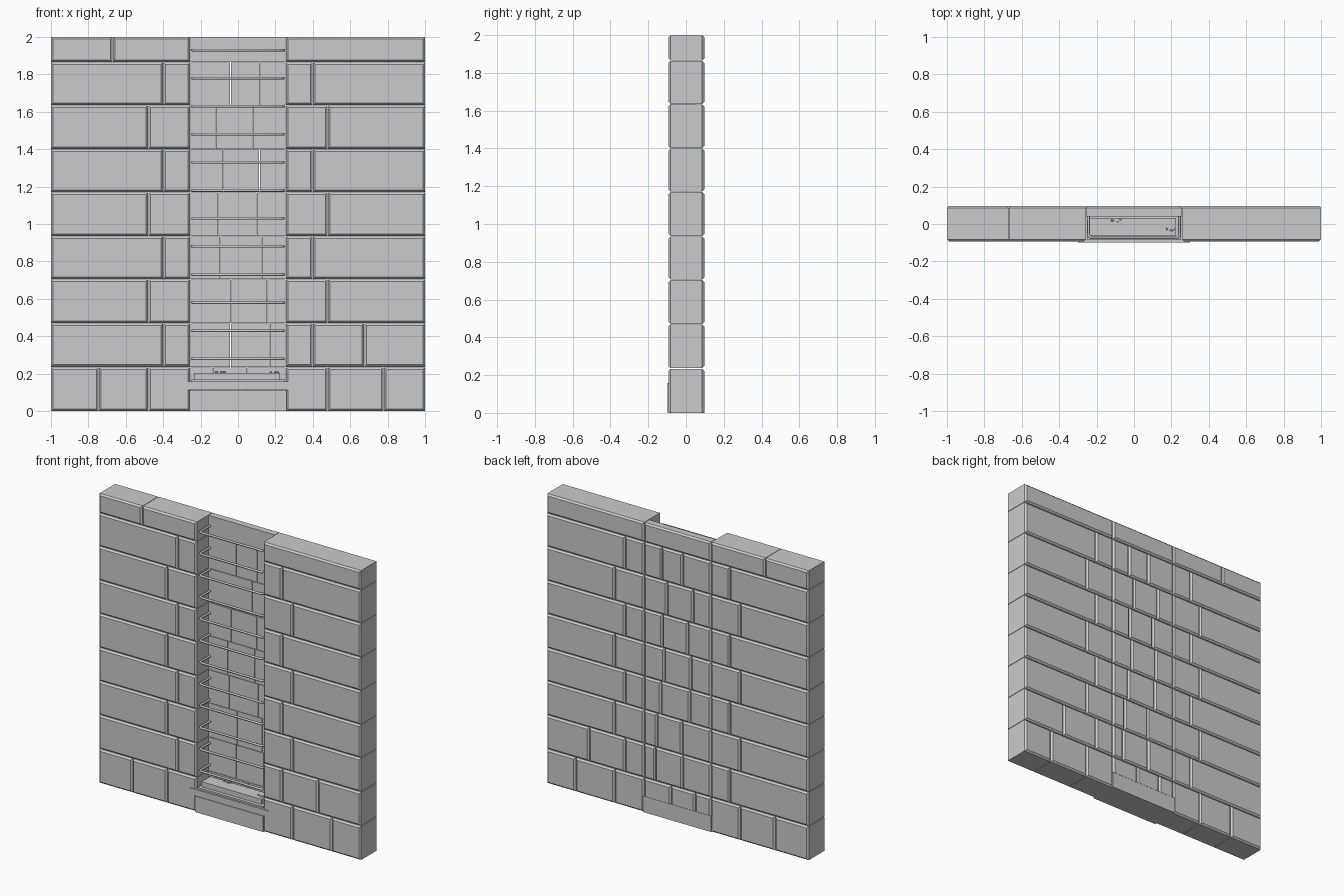
import bpy, bmesh, math, random
from mathutils import Vector

random.seed(4)
if "Cube" in bpy.data.objects:
    bpy.data.objects.remove(bpy.data.objects["Cube"])

stone = bpy.data.materials.new("grey stone")
stone.use_nodes = True
GREY = (0.6, 0.6, 0.6, 1)
stone.diffuse_color = GREY
stone.node_tree.nodes["Principled BSDF"].inputs["Base Color"].default_value = GREY

FRONT, BACK, NICHE = -0.093, 0.097, 0.04   # depth planes
HALF = 0.255                               # half width of the niche
GAP, CHAMFER = 0.0015, 0.011


def finish(name, bm):
    bmesh.ops.recalc_face_normals(bm, faces=bm.faces)
    mesh = bpy.data.meshes.new(name)
    bm.to_mesh(mesh)
    bm.free()
    mesh.materials.append(stone)
    ob = bpy.data.objects.new(name, mesh)
    bpy.context.collection.objects.link(ob)
    return ob


def add_box(bm, x, y, z, chamfer_planes=()):
    """Box from ranges; the rims lying in the given y planes are chamfered."""
    verts = [bm.verts.new((a, b, c)) for a in x for b in y for c in z]
    bmesh.ops.convex_hull(bm, input=verts)
    bmesh.ops.dissolve_limit(bm, angle_limit=0.01, verts=verts,
                             edges=list({e for v in verts for e in v.link_edges}))
    rims = {e for v in verts for e in v.link_edges
            if any(all(abs(w.co.y - p) < 1e-5 for w in e.verts) for p in chamfer_planes)}
    if rims:
        bmesh.ops.bevel(bm, geom=list(rims), offset=CHAMFER, segments=1, affect='EDGES')


def box(name, x, y, z, planes=()):
    bm = bmesh.new()
    add_box(bm, x, y, z, planes)
    return finish(name, bm)


def course(name, cuts, y, z, planes):
    """One row of bricks separated at the given x positions."""
    bm = bmesh.new()
    for a, b in zip(cuts, cuts[1:]):
        lo = a if a == -1 else a + GAP
        hi = b if b == 1 else b - GAP
        add_box(bm, (lo, hi), y, z, planes)
    return finish(name, bm)


# Courses: top height, left joints, right joints, joints behind the niche
wide, narrow = [0.48], [0.4]
rows = [
    (0.235, [-0.745, -0.48], [0.48, 0.78], [-0.135, 0.05]),
    (0.47, [-0.4], [0.4, 0.675], [-0.04, 0.17]),
    (0.705, [-0.48], wide, [-0.035, 0.157]),
    (0.935, [-0.4], narrow, [-0.095, 0.127]),
    (1.17, [-0.48], wide, [-0.105, 0.1]),
    (1.4, [-0.4], narrow, [-0.08, 0.115]),
    (1.635, [-0.48], wide, [-0.12, 0.08]),
    (1.865, [-0.4], narrow, [-0.04, 0.12]),
    (2.0, [-0.67], [], []),
]
bottom = 0.0
for i, (top, left, right, back) in enumerate(rows, 1):
    z = (bottom + GAP if bottom else 0, top if top == 2 else top - GAP)
    course(f"right_wall_course_{i}", [-1] + left + [-HALF], (FRONT, BACK), z, (FRONT, BACK))
    course(f"left_wall_course_{i}", [HALF] + right + [1], (FRONT, BACK), z, (FRONT, BACK))
    zb = (max(z[0], 0.1), z[1])
    course(f"niche_back_course_{i}", [-HALF] + back + [HALF], (NICHE, BACK), zb, (BACK,))
    bottom = top

# Base of the niche with its projecting sill and raised floor
box("niche_base", (-0.26, 0.26), (-0.097, BACK), (0, 0.11))
box("sill", (-0.3, 0.3), (-0.098, NICHE), (0.113, 0.157))
box("niche_floor", (-0.25, 0.25), (-0.085, NICHE), (0.155, 0.168))
box("floor_slab", (-0.235, 0.225), (-0.062, 0.032), (0.165, 0.203))

# Pebbles on the slab
bm = bmesh.new()
for cx, cy in ((-0.115, 0.02), (-0.09, 0.013), (-0.075, 0.022),
               (0.175, -0.025), (0.2, -0.035), (0.21, -0.028)):
    r = random.uniform(0.007, 0.012)
    new = bmesh.ops.create_icosphere(bm, subdivisions=1, radius=r)["verts"]
    bmesh.ops.scale(bm, vec=(1.1, 0.9, 0.7), verts=new)
    bmesh.ops.translate(bm, vec=Vector((cx, cy, 0.207)), verts=new)
finish("pebbles", bm)

# Ladder rungs: bent rods with both ends set in the niche wall
for i in range(12):
    z = 0.28 + i * 0.15
    curve = bpy.data.curves.new(f"rung_{i + 1}", 'CURVE')
    curve.dimensions = '3D'
    curve.bevel_depth = 0.008
    curve.bevel_resolution = 1
    spline = curve.splines.new('POLY')
    path = [(-0.243, 0.05), (-0.243, -0.06), (-0.23, -0.074),
            (0.23, -0.074), (0.243, -0.06), (0.243, 0.05)]
    spline.points.add(len(path) - 1)
    for p, (x, y) in zip(spline.points, path):
        p.co = (x, y, z, 1)
    curve.materials.append(stone)
    rung = bpy.data.objects.new(f"rung_{i + 1}", curve)
    bpy.context.collection.objects.link(rung)
